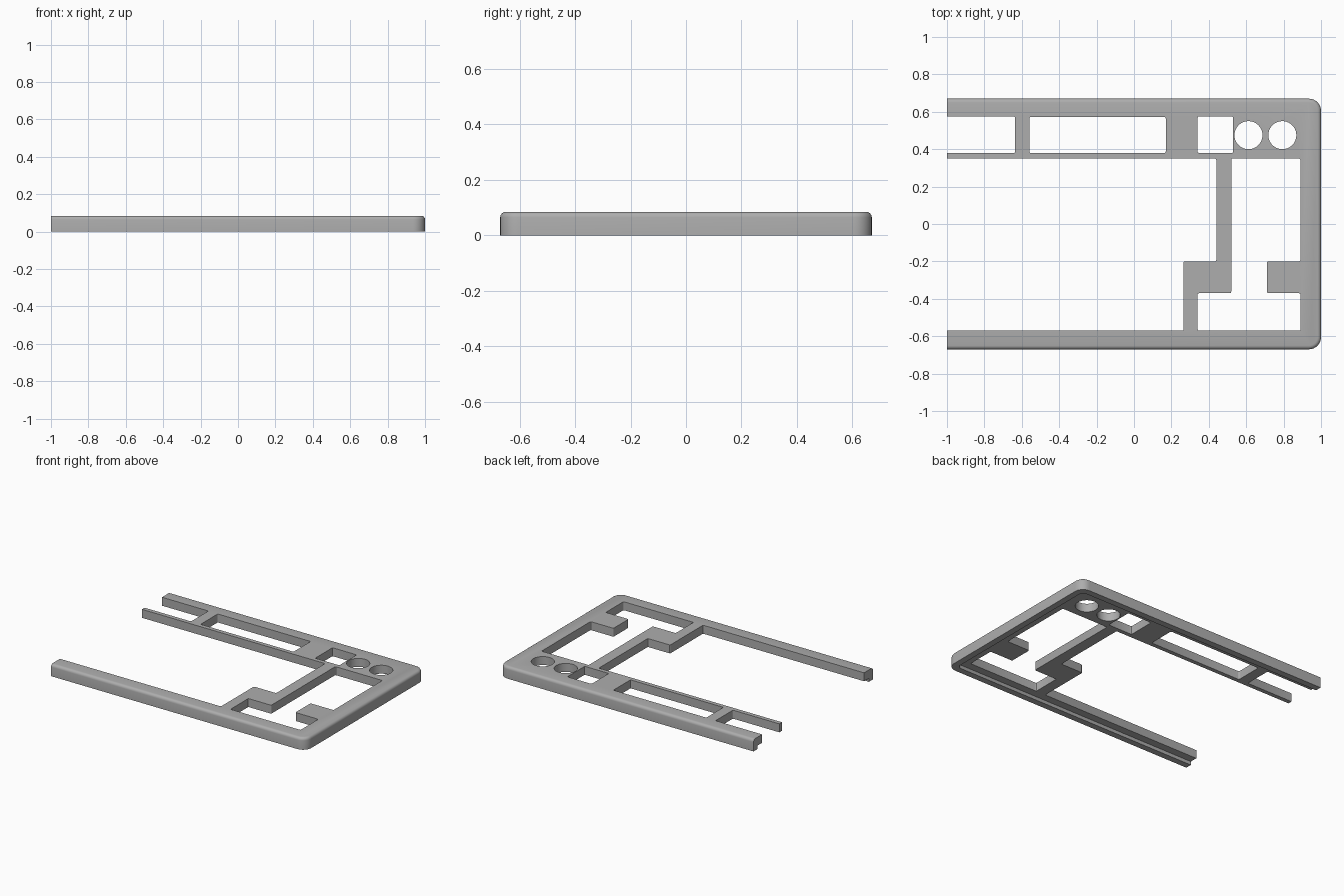
import bpy
import bmesh
import math

cube = bpy.data.objects.get("Cube")
if cube:
    bpy.data.objects.remove(cube, do_unlink=True)

TOP = 0.085          # top of the frame
DECK = 0.025         # underside of the deck, above the rim lip
LEFT = -1.2          # cutters and blank overshoot the open end

grey = bpy.data.materials.new("plain grey")
grey.use_nodes = True
colour = (0.42, 0.42, 0.42, 1)
grey.diffuse_color = colour
grey.node_tree.nodes["Principled BSDF"].inputs["Base Color"].default_value = colour


def prism(name, outline, low, high, corner=0.0, rim=0.0, segments=3):
    """Extruded outline with rounded corners and an optional rounded top rim."""
    bm = bmesh.new()
    face = bm.faces.new([bm.verts.new((x, y, low)) for x, y in outline])
    walls = bmesh.ops.extrude_face_region(bm, geom=[face])["geom"]
    for v in walls:
        if isinstance(v, bmesh.types.BMVert):
            v.co.z = high
    if corner:
        upright = [e for e in bm.edges if abs(e.verts[0].co.z - e.verts[1].co.z) > 1e-4]
        bmesh.ops.bevel(bm, geom=upright, offset=corner, segments=segments,
                        profile=0.5, affect='EDGES')
    if rim:
        top = [e for e in bm.edges if all(abs(v.co.z - high) < 1e-5 for v in e.verts)]
        bmesh.ops.bevel(bm, geom=top, offset=rim, segments=4, profile=0.5, affect='EDGES')
    bmesh.ops.recalc_face_normals(bm, faces=bm.faces)
    mesh = bpy.data.meshes.new(name)
    bm.to_mesh(mesh)
    bm.free()
    mesh.materials.append(grey)
    obj = bpy.data.objects.new(name, mesh)
    bpy.context.collection.objects.link(obj)
    return obj


def box(x0, x1, y0, y1):
    return [(x0, y0), (x1, y0), (x1, y1), (x0, y1)]


def circle(cx, cy, r, n=40):
    return [(cx + r * math.cos(math.tau * i / n), cy + r * math.sin(math.tau * i / n))
            for i in range(n)]


def cut(target, cutter):
    cutter.hide_render = True
    mod = target.modifiers.new("cut", 'BOOLEAN')
    mod.operation = 'DIFFERENCE'
    mod.solver = 'EXACT'
    mod.object = cutter
    bpy.context.view_layer.objects.active = target
    bpy.ops.object.modifier_apply(modifier=mod.name)
    bpy.data.objects.remove(cutter, do_unlink=True)


# Blank with rounded corners and softened top rim
frame = prism("case_frame", box(LEFT, 1, -0.67, 0.67), 0, TOP, 0.065, 0.02, 8)

# Recess under the deck, leaving a lip along the outer walls
cut(frame, prism("recess", box(LEFT - 0.2, 0.955, -0.625, 0.625), -0.1, DECK, 0.03, 0, 4))

# Openings through the deck
openings = [
    box(LEFT - 0.2, -0.635, 0.38, 0.575),
    box(-0.56, 0.17, 0.38, 0.572),
    box(0.34, 0.53, 0.38, 0.575),
    [(LEFT - 0.2, -0.57), (0.265, -0.57), (0.265, -0.2), (0.44, -0.2),
     (0.44, 0.35), (LEFT - 0.2, 0.35)],
    [(0.34, -0.57), (0.89, -0.57), (0.89, -0.37), (0.71, -0.37), (0.71, -0.2),
     (0.89, -0.2), (0.89, 0.35), (0.52, 0.35), (0.52, -0.37), (0.34, -0.37)],
]
for outline in openings:
    cut(frame, prism("opening", outline, -0.2, 0.2, 0.008))

# Two round holes
for x in (0.612, 0.793):
    cut(frame, prism("round_hole", circle(x, 0.475, 0.075), -0.2, 0.2))

# Trim the open end square
cut(frame, prism("end_trim", box(-1.6, -1, -1, 1), -0.2, 0.2))

# Smooth shading with crisp edges
bpy.ops.object.select_all(action='DESELECT')
frame.select_set(True)
bpy.context.view_layer.objects.active = frame
bpy.ops.object.shade_smooth_by_angle(angle=math.radians(30))
